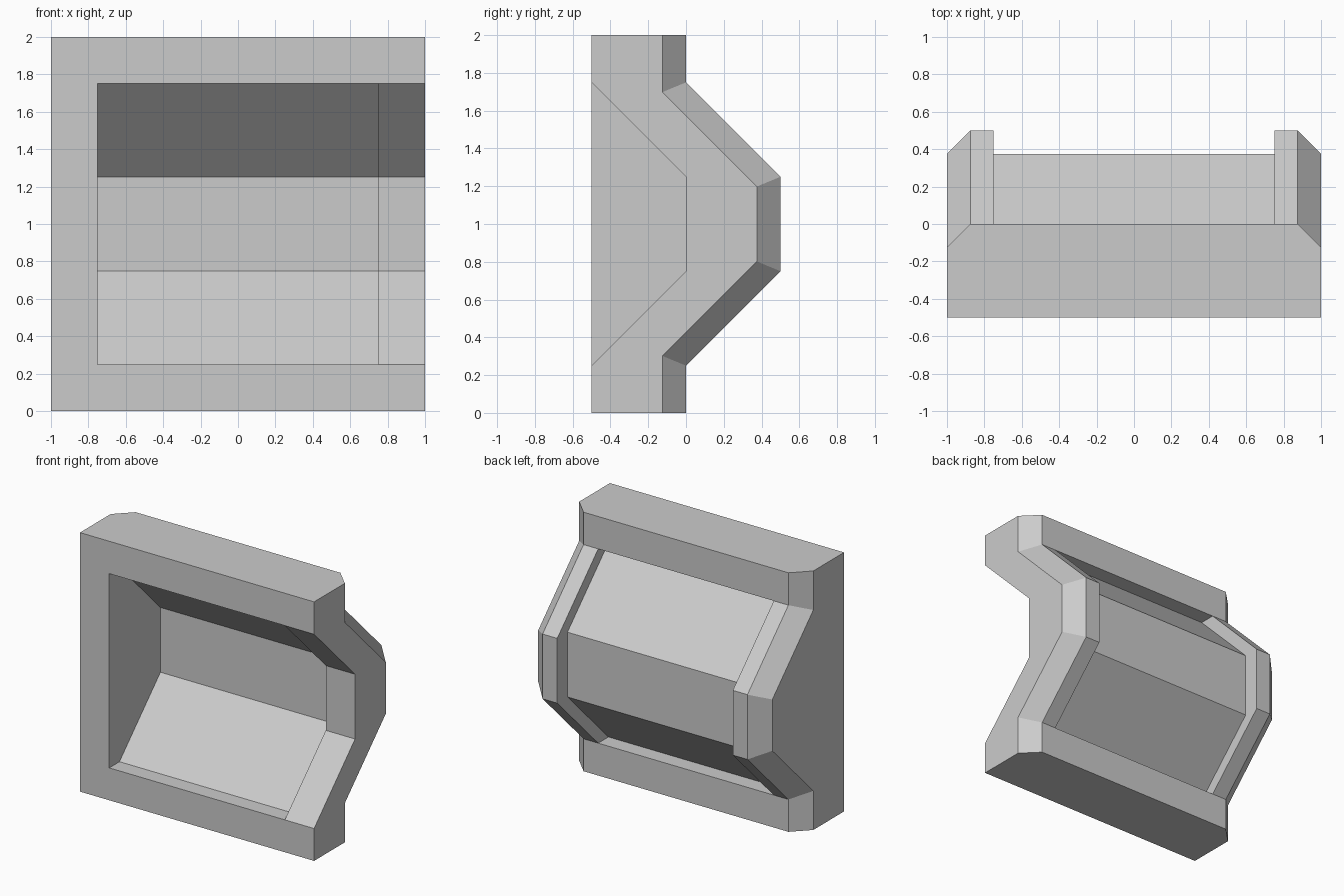
import bpy, bmesh, math

if "Cube" in bpy.data.objects:
    bpy.data.objects.remove(bpy.data.objects["Cube"])


def full(half):
    """Complete a lower-half (y, z) profile by mirroring it about z = 1."""
    return half + [(y, 2 - z) for y, z in reversed(half)]


def loft(name, sections):
    """Skin a closed solid along x from (x, profile) sections."""
    bm = bmesh.new()
    rings = [[bm.verts.new((x, y, z)) for y, z in prof] for x, prof in sections]
    for a, b in zip(rings, rings[1:]):
        n = len(a)
        for i in range(n):
            j = (i + 1) % n
            bm.faces.new((a[i], a[j], b[j], b[i]))
    bm.faces.new(rings[0])
    bm.faces.new(rings[-1])
    bmesh.ops.recalc_face_normals(bm, faces=bm.faces)
    mesh = bpy.data.meshes.new(name)
    bm.to_mesh(mesh)
    bm.free()
    obj = bpy.data.objects.new(name, mesh)
    bpy.context.collection.objects.link(obj)
    return obj


# Outer bulged body with chamfered ends
c = 0.125
m = c * math.tan(math.radians(22.5))
outer = full([(-0.5, 0), (0, 0), (0, 0.25), (0.5, 0.75)])
inset = full([(-0.5, 0), (-c, 0), (-c, 0.25 + m), (0.5 - c, 0.75 + m)])
body = loft("wall_panel_frame", [(-1, inset), (-1 + c, outer), (1 - c, outer), (1, inset)])

# Cutters: rear recess, front bay, open right end
rear = full([(1, 0.25), (-0.125, 0.25), (0.375, 0.75)])
# order the rear recess so it closes on its outer side
bay = full([(-1, 0.25), (-0.375, 0.25), (0.125, 0.75)])
end = full([(-1, 0.25), (-0.5, 0.25), (0, 0.75)])
cutters = [
    loft("rear_recess_cutter", [(-0.75, rear), (0.75, rear)]),
    loft("front_bay_cutter", [(-0.75, bay), (0.75, bay)]),
    loft("open_end_cutter", [(0.5, end), (1.5, end)]),
]

bpy.context.view_layer.objects.active = body
body.select_set(True)
for cutter in cutters:
    cutter.hide_render = True
    mod = body.modifiers.new(cutter.name, 'BOOLEAN')
    mod.operation = 'DIFFERENCE'
    mod.solver = 'EXACT'
    mod.object = cutter
    bpy.ops.object.modifier_apply(modifier=mod.name)
    bpy.data.objects.remove(cutter)
